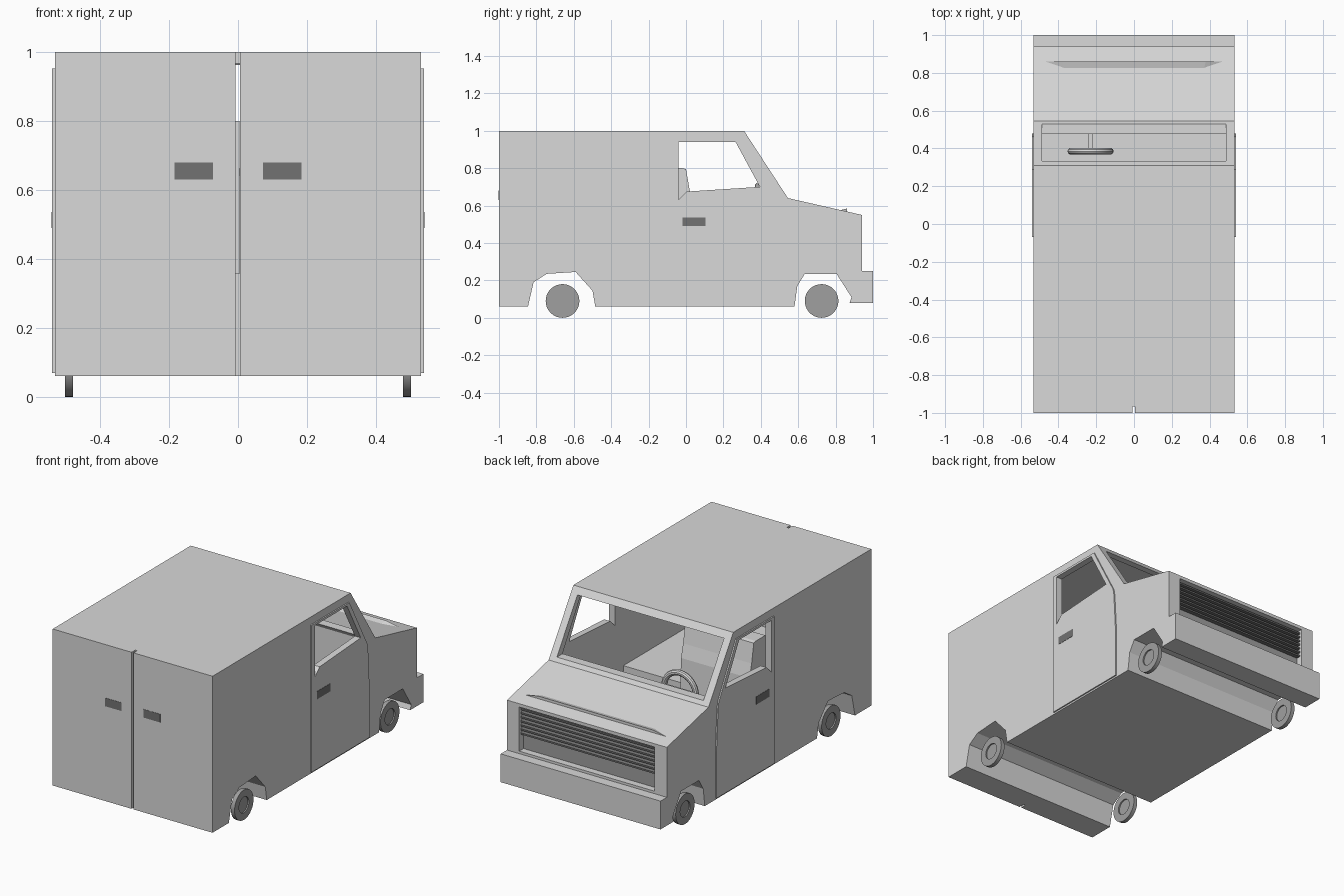
import bpy, bmesh, math
from mathutils import Vector

if "Cube" in bpy.data.objects:
    bpy.data.objects.remove(bpy.data.objects["Cube"])


def material(name, v):
    m = bpy.data.materials.new(name)
    m.diffuse_color = (v, v, v, 1)
    m.use_nodes = True
    m.node_tree.nodes["Principled BSDF"].inputs["Base Color"].default_value = m.diffuse_color
    return m


BODY = material("body_grey", 0.695)
WHEEL = material("wheel_grey", 0.35)
DARK = material("handle_dark_grey", 0.17)


def finish(name, bm, mat):
    bmesh.ops.recalc_face_normals(bm, faces=bm.faces)
    me = bpy.data.meshes.new(name)
    bm.to_mesh(me)
    bm.free()
    me.materials.append(mat)
    ob = bpy.data.objects.new(name, me)
    bpy.context.collection.objects.link(ob)
    return ob


def prism(name, profile, x0, x1, mat=BODY):
    """Extrude a (y, z) profile along x."""
    bm = bmesh.new()
    face = bm.faces.new([bm.verts.new((x0, y, z)) for y, z in profile])
    ext = bmesh.ops.extrude_face_region(bm, geom=[face])["geom"]
    bmesh.ops.translate(bm, vec=(x1 - x0, 0, 0),
                        verts=[g for g in ext if isinstance(g, bmesh.types.BMVert)])
    return finish(name, bm, mat)


def box(name, x0, x1, y0, y1, z0, z1, mat=BODY):
    return prism(name, [(y0, z0), (y1, z0), (y1, z1), (y0, z1)], x0, x1, mat)


def cut(ob, cutters):
    """Subtract the cutters and bake the result."""
    for c in cutters:
        m = ob.modifiers.new("cut", "BOOLEAN")
        m.operation, m.solver, m.object = "DIFFERENCE", "EXACT", c
    dg = bpy.context.evaluated_depsgraph_get()
    me = bpy.data.meshes.new_from_object(ob.evaluated_get(dg))
    ob.modifiers.clear()
    ob.data = me


def smooth(ob):
    bpy.ops.object.select_all(action="DESELECT")
    ob.select_set(True)
    bpy.context.view_layer.objects.active = ob
    bpy.ops.object.shade_smooth_by_angle(angle=math.radians(35))


def lathe(name, profile, centre, mat):
    """Spin an (x, radius) profile around the x axis."""
    bm = bmesh.new()
    vs = [bm.verts.new((x, r, 0)) for x, r in profile]
    es = [bm.edges.new(p) for p in zip(vs, vs[1:])]
    bmesh.ops.spin(bm, geom=vs + es, cent=(0, 0, 0), axis=(1, 0, 0),
                   angle=math.tau, steps=36, use_merge=True)
    bmesh.ops.remove_doubles(bm, verts=bm.verts, dist=1e-4)
    bmesh.ops.dissolve_degenerate(bm, dist=1e-5, edges=bm.edges)
    ob = finish(name, bm, mat)
    ob.location = centre
    smooth(ob)
    return ob


# Body shell with wheel tunnels and bumper
body = prism("van_body", [
    (-1, .06), (-.845, .06), (-.815, .19), (-.745, .235), (-.59, .245),
    (-.5, .145), (-.485, .06), (.58, .06), (.595, .17), (.635, .235),
    (.805, .235), (.885, .11), (.875, .08), (1, .08), (1, .25), (.94, .25),
    (.94, .55), (.545, .64), (.31, 1), (-1, 1)], -.531, .531)

# Cutters: interior, side windows, windscreen, rear door gap, grille recess
interior = prism("interior_cutter", [
    (-.97, .36), (-.12, .36), (-.12, .12), (.49, .12), (.49, .64),
    (.292, .967), (-.97, .967)], -.5, .5)
window = prism("window_cutter", [
    (-.04, .63), (.005, .675), (.395, .70), (.265, .94), (-.04, .94)], -.7, .7)
screen = prism("windscreen_cutter", [
    (.2, .962), (.45, .962), (.65, .663), (.4, .663)], -.487, .487)
gap = box("gap_cutter", -.007, .006, -1.1, -.965, -.1, 1.1)
recess = box("grille_cutter", -.45, .45, .895, 1.1, .265, .53)
cutters = [interior, window, screen, gap, recess]
cut(body, cutters)

for side, s in (("right", 1), ("left", -1)):
    # Side door with flush handle
    door = prism(side + "_door", [
        (-.07, .07), (.48, .07), (.48, .35), (.465, .6), (.458, .64),
        (.288, .953), (-.07, .953)], s * .525, s * .539)
    cut(door, [window])
    box(side + "_door_handle", s * .536, s * .5405, -.02, .105, .49, .537, DARK)
    # Rear door handle
    x0, x1 = sorted((s * .073, s * .184))
    box(side + "_rear_handle", x0, x1, -1.0015, -.998, .63, .68, DARK)
    # Wheels with a sunken hub on both faces
    for end, y in (("rear", -.66), ("front", .725)):
        lathe(f"{side}_{end}_wheel", [
            (-.004, 0), (-.004, .047), (-.012, .047), (-.012, .09),
            (.012, .09), (.012, .047), (.004, .047), (.004, 0)],
            (s * .49, y, .09), WHEEL)

for c in cutters:
    bpy.data.objects.remove(c)

# Grille back panel and louvres
box("grille_panel", -.45, .45, .893, .899, .265, .53, WHEEL)
for i in range(7):
    z = .36 + i * .0245
    prism(f"grille_louvre_{i + 1}",
          [(.895, z), (.925, z), (.925, z + .01), (.895, z + .02)], -.45, .45, DARK)

# Raised lip on the bonnet
bm = bmesh.new()
pts = [(-.48, .86, .566), (.48, .86, .566), (.38, .86, .584), (-.38, .86, .584),
       (-.37, .82, .574), (.37, .82, .574)]
v = [bm.verts.new(p) for p in pts]
for f in ((0, 1, 2, 3), (3, 2, 5, 4), (0, 3, 4), (1, 5, 2), (0, 4, 5, 1)):
    bm.faces.new([v[i] for i in f])
finish("bonnet_lip", bm, BODY)

# Driver seat
prism("seat_back", [(-.11, .13), (.06, .13), (.04, .6), (.02, .68), (0, .795),
                    (-.02, .8), (-.11, .8)], -.45, .005)
prism("seat_cushion", [(.03, .13), (.27, .13), (.29, .34), (.27, .37), (.03, .35)],
      -.45, .005)

# Steering wheel: rim, spoke and column
R, r = .105, .017
bm = bmesh.new()
ring = [bm.verts.new((R + r * math.cos(t), r * math.sin(t), 0))
        for t in (math.tau * i / 10 for i in range(10))]
edges = [bm.edges.new((ring[i], ring[(i + 1) % 10])) for i in range(10)]
bmesh.ops.spin(bm, geom=ring + edges, cent=(0, 0, 0), axis=(0, 1, 0),
               angle=math.tau, steps=32, use_merge=True)
bmesh.ops.remove_doubles(bm, verts=bm.verts, dist=1e-4)
rim = finish("steering_wheel_rim", bm, BODY)
rim.location = (-.23, .385, .6)
smooth(rim)
box("steering_wheel_spoke", -.335, -.125, .38, .392, .588, .612)
box("steering_column", -.24, -.22, .385, .495, .59, .61)
